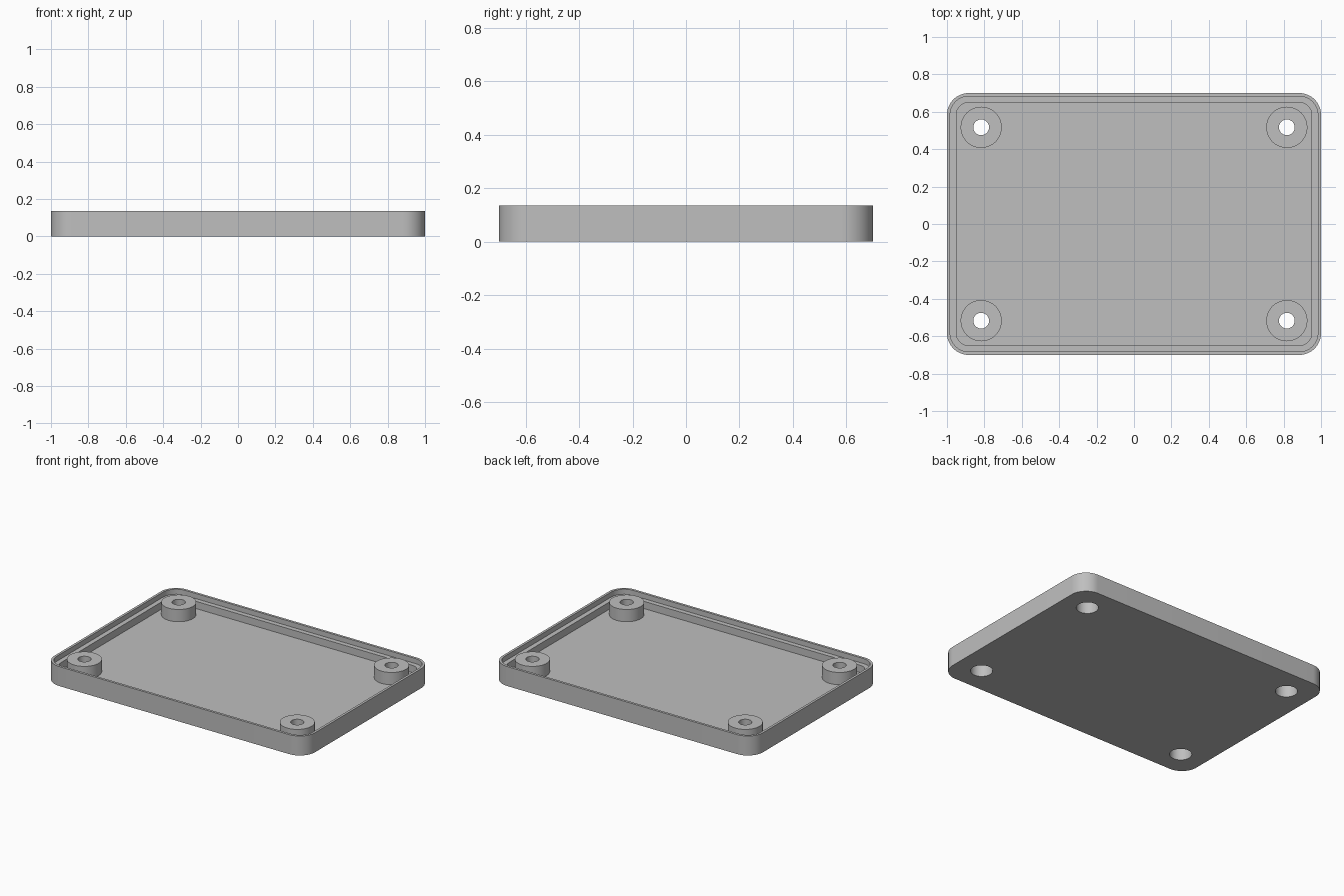
import bpy, bmesh
from math import cos, sin, pi, radians

cube = bpy.data.objects.get("Cube")
if cube:
    bpy.data.objects.remove(cube)

# Main sizes
HALF_X, HALF_Y, RADIUS = 1.0, 0.7, 0.117
HEIGHT, FLOOR, LEDGE = 0.135, 0.05, 0.1
LIP, WALL = 0.017, 0.05
POST_X, POST_Y = 0.817, 0.517
POST_R, HOLE_R, BORE_R, BORE_TOP = 0.11, 0.042, 0.07, 0.083

grey = bpy.data.materials.new("light grey plastic")
grey.use_nodes = True
colour = (0.52, 0.52, 0.52, 1)
grey.diffuse_color = colour
grey.node_tree.nodes["Principled BSDF"].inputs["Base Color"].default_value = colour


def rounded_loop(bm, inset, z, steps=16):
    """Closed loop of edges around a rounded rectangle."""
    r = RADIUS - inset
    verts = []
    for q, (sx, sy) in enumerate([(1, 1), (-1, 1), (-1, -1), (1, -1)]):
        for i in range(steps + 1):
            a = (q + i / steps) * pi / 2
            verts.append(bm.verts.new((sx * (HALF_X - RADIUS) + r * cos(a),
                                       sy * (HALF_Y - RADIUS) + r * sin(a), z)))
    return close_loop(bm, verts)


def circle_loop(bm, x, y, r, z, steps=48):
    """Closed loop of edges around a circle."""
    angles = [2 * pi * i / steps for i in range(steps)]
    return close_loop(bm, [bm.verts.new((x + r * cos(a), y + r * sin(a), z)) for a in angles])


def close_loop(bm, verts):
    edges = [bm.edges.new((a, b)) for a, b in zip(verts, verts[1:] + verts[:1])]
    return verts, edges


def skin(bm, loops):
    """Join each loop to the next with quads."""
    for (a, _), (b, _) in zip(loops, loops[1:]):
        for i in range(len(a)):
            j = (i + 1) % len(a)
            bm.faces.new((a[i], a[j], b[j], b[i]))


def finish(bm, name):
    bmesh.ops.recalc_face_normals(bm, faces=bm.faces)
    mesh = bpy.data.meshes.new(name)
    bm.to_mesh(mesh)
    bm.free()
    mesh.materials.append(grey)
    obj = bpy.data.objects.new(name, mesh)
    bpy.context.collection.objects.link(obj)
    bpy.ops.object.select_all(action='DESELECT')
    obj.select_set(True)
    bpy.context.view_layer.objects.active = obj
    bpy.ops.object.shade_smooth_by_angle(angle=radians(30))


corners = {
    "front_right": (-POST_X, -POST_Y), "front_left": (POST_X, -POST_Y),
    "back_right": (-POST_X, POST_Y), "back_left": (POST_X, POST_Y),
}

# Tray: outer wall, thin lip, ledge and inner wall
bm = bmesh.new()
walls = [rounded_loop(bm, inset, z) for inset, z in [
    (0, 0), (0, HEIGHT), (LIP, HEIGHT), (LIP, LEDGE), (WALL, LEDGE), (WALL, FLOOR)]]
skin(bm, walls)

# Screw openings through the floor
under_edges, floor_edges = list(walls[0][1]), list(walls[-1][1])
for x, y in corners.values():
    low, high = (circle_loop(bm, x, y, BORE_R, z) for z in (0, FLOOR))
    skin(bm, [low, high])
    under_edges += low[1]
    floor_edges += high[1]

# Underside and floor, filled around the openings
bmesh.ops.triangle_fill(bm, edges=under_edges, use_beauty=True, normal=(0, 0, -1))
bmesh.ops.triangle_fill(bm, edges=floor_edges, use_beauty=True, normal=(0, 0, 1))
finish(bm, "tray")

# Screw posts: stepped bore, wide below and narrow at the top
for corner, (x, y) in corners.items():
    bm = bmesh.new()
    rings = [circle_loop(bm, x, y, r, z) for r, z in [
        (POST_R, FLOOR), (POST_R, HEIGHT), (HOLE_R, HEIGHT),
        (HOLE_R, BORE_TOP), (BORE_R, BORE_TOP), (BORE_R, FLOOR)]]
    skin(bm, rings + rings[:1])
    finish(bm, corner + "_screw_post")
